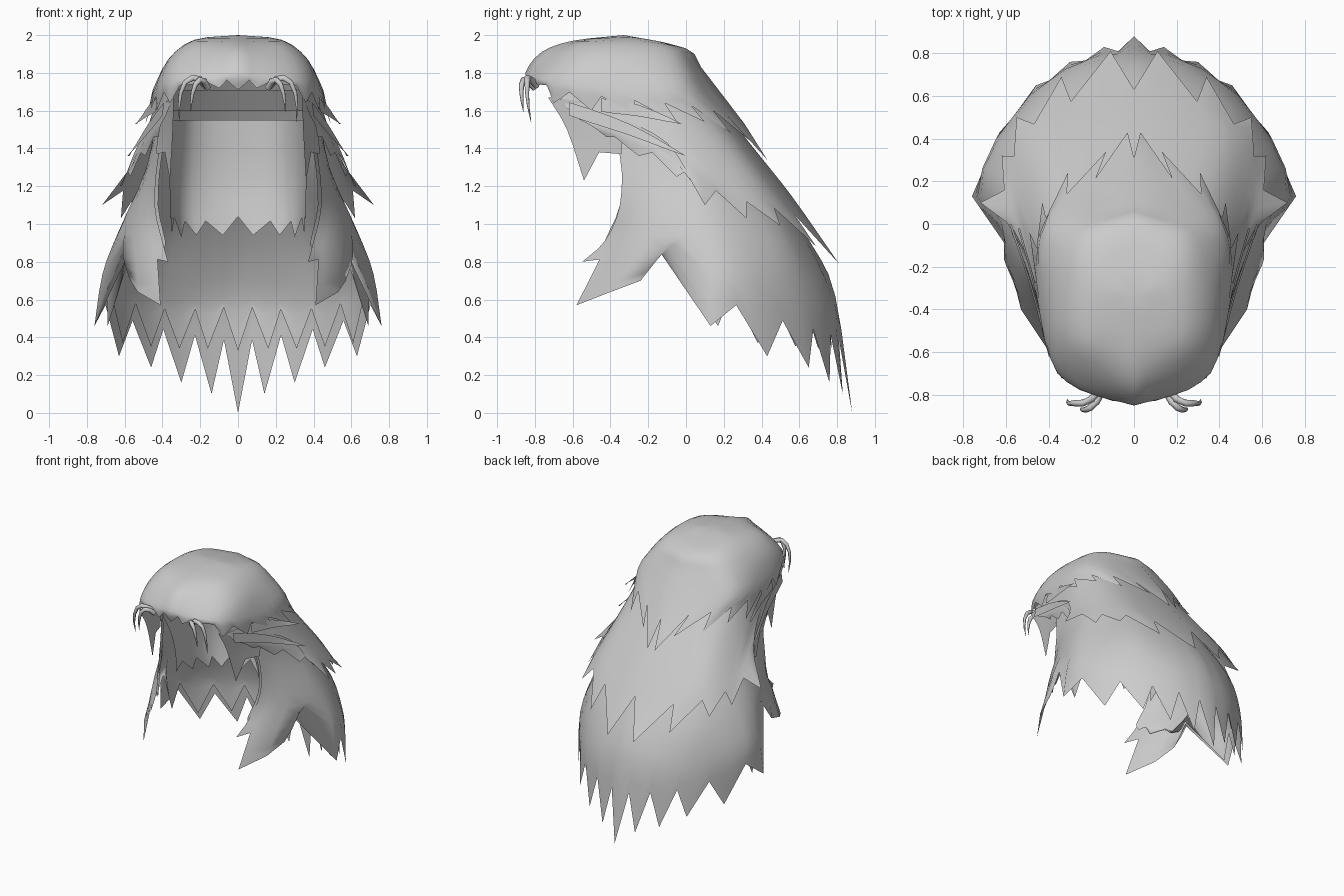
import bpy, bmesh, math
from mathutils import Vector

hair = bpy.data.materials.new("light_grey")
hair.diffuse_color = (0.6, 0.6, 0.6, 1)


def spline(pts, s):
    """Smooth curve through pts, s from 0 to 1."""
    n = len(pts) - 1
    i = min(int(s * n), n - 1)
    f = s * n - i
    p1, p2 = pts[i], pts[i + 1]
    p0 = pts[i - 1] if i > 0 else p1 * 2 - p2
    p3 = pts[i + 2] if i + 2 <= n else p2 * 2 - p1
    return 0.5 * (2 * p1 + (p2 - p0) * f + (2 * p0 - 5 * p1 + 4 * p2 - p3) * f ** 2
                  + (3 * p1 - p0 - 3 * p2 + p3) * f ** 3)


def finish(name, bm):
    bmesh.ops.remove_doubles(bm, verts=bm.verts, dist=0.0005)
    me = bpy.data.meshes.new(name)
    bm.to_mesh(me)
    bm.free()
    for p in me.polygons:
        p.use_smooth = True
    me.materials.append(hair)
    ob = bpy.data.objects.new(name, me)
    bpy.context.collection.objects.link(ob)
    mod = ob.modifiers.new("both_sides", "MIRROR")
    mod.merge_threshold = 0.001
    return ob


def grid(bm, cols):
    vs = [[bm.verts.new(p) for p in col] for col in cols]
    for a, b in zip(vs, vs[1:]):
        for k in range(len(a) - 1):
            bm.faces.new((a[k], a[k + 1], b[k + 1], b[k]))


def layer(name, rows, tips, cut=0.4, centre_tip=True, steps=3, notches={}):
    """Half sheet from front to back whose lower edge is a row of points.
    notches gives the exact place of a gap after a numbered tip."""
    rows = [[Vector(p) for p in r] for r in rows]
    tips = [Vector(t) for t in tips]
    n = len(tips) - 1
    cols = []
    for j in range(2 * n + 1):
        if j == 2 * n - 1 and not centre_tip:
            continue
        u = j / (2 * n)
        path = [spline(r, u) for r in rows]
        if j % 2 and j // 2 in notches:
            end = Vector(notches[j // 2])
            path[-1] = path[-2].lerp(end, 0.6)
        elif j % 2:
            mid = (tips[j // 2] + tips[j // 2 + 1]) / 2
            end = path[-1].lerp(mid, cut)
        else:
            end = tips[j // 2]
        path.append(end)
        m = steps * (len(path) - 1)
        cols.append([spline(path, k / m) for k in range(m + 1)])
    bm = bmesh.new()
    grid(bm, cols)
    return finish(name, bm)


def lock(name, path, width):
    """Flat pointed strand lying against the side."""
    path = [Vector(p) for p in path]
    cols = []
    for k in range(7):
        s = k / 6
        c = spline(path, s)
        w = width * (1 - s) * (0.7 + s)
        cols.append([c + Vector((-0.005, 0, w)), c, c + Vector((0.005, 0, -w))])
    bm = bmesh.new()
    grid(bm, cols)
    return finish(name, bm)


def strand(name, path, radius):
    """Thin round strand that tapers to a point."""
    path = [Vector(p) for p in path]
    cols = []
    for k in range(7):
        s = k / 6
        c = spline(path, s)
        d = (spline(path, min(s + 0.02, 1)) - spline(path, max(s - 0.02, 0))).normalized()
        side = d.cross(Vector((0.6, 0.8, 0.1))).normalized()
        up = side.cross(d)
        r = radius * (1 - s ** 2) + 0.001
        cols.append([c + r * (math.cos(a) * side + math.sin(a) * up)
                     for a in [i * math.tau / 6 for i in range(7)]])
    bm = bmesh.new()
    grid(bm, cols)
    return finish(name, bm)


# Top cap, from crown to pointed edge
pole = (0, -0.33, 2.0)
layer("crown_cap", [
    [pole] * 5,
    [(0, -0.6, 1.97), (0.21, -0.53, 1.965), (0.23, -0.3, 1.975), (0.2, -0.1, 1.95), (0, 0.0, 1.93)],
    [(0, -0.765, 1.91), (0.31, -0.62, 1.87), (0.37, -0.33, 1.87), (0.31, -0.03, 1.84), (0, 0.08, 1.83)],
    [(0, -0.85, 1.8), (0.34, -0.71, 1.76), (0.44, -0.35, 1.72), (0.4, 0.02, 1.7), (0, 0.18, 1.7)],
], [(0, -0.83, 1.71), (0.1, -0.83, 1.72), (0.22, -0.79, 1.74), (0.36, -0.70, 1.64),
    (0.43, -0.5, 1.6), (0.47, -0.27, 1.58), (0.49, -0.04, 1.53), (0.43, 0.1, 1.54),
    (0.31, 0.24, 1.48), (0.13, 0.34, 1.44), (0.03, 0.43, 1.34), (0, 0.31, 1.53)],
    centre_tip=False)

# Middle layer with flared points, tucked under the cap
layer("middle_layer", [
    [(0.33, -0.69, 1.71), (0.4, -0.4, 1.72), (0.4, -0.1, 1.72), (0.27, 0.05, 1.71), (0, 0.12, 1.71)],
    [(0.38, -0.6, 1.58), (0.45, -0.3, 1.54), (0.49, 0.0, 1.45), (0.36, 0.24, 1.44), (0, 0.32, 1.45)],
    [(0.41, -0.5, 1.52), (0.53, -0.1, 1.38), (0.57, 0.2, 1.2), (0.42, 0.45, 1.16), (0, 0.52, 1.2)],
], [(0.42, -0.42, 1.46), (0.49, -0.25, 1.36), (0.57, -0.05, 1.25), (0.72, 0.1, 1.1),
    (0.62, 0.32, 1.03), (0.55, 0.5, 0.99), (0.34, 0.69, 0.88), (0.11, 0.81, 0.79),
    (0, 0.63, 1.05)], cut=0.35, centre_tip=False)

# Long back layer
long_rows = [
    [(0.36, -0.45, 1.6), (0.42, -0.2, 1.6), (0.41, 0.0, 1.6), (0.3, 0.1, 1.6), (0.15, 0.16, 1.6),
     (0, 0.18, 1.6)],
    [(0.42, -0.35, 1.36), (0.47, -0.12, 1.32), (0.48, 0.12, 1.27), (0.35, 0.31, 1.25),
     (0.17, 0.4, 1.25), (0, 0.42, 1.25)],
    [(0.44, -0.35, 1.1), (0.56, -0.14, 1.03), (0.63, 0.17, 0.95), (0.46, 0.5, 0.9),
     (0.21, 0.62, 0.9), (0, 0.66, 0.9)],
    [(0.4, -0.43, 0.91), (0.56, -0.26, 0.86), (0.72, 0.18, 0.72), (0.52, 0.55, 0.62),
     (0.25, 0.74, 0.6), (0, 0.79, 0.62)],
]
layer("long_layer", long_rows,
      [(0.37, -0.55, 0.8), (0.41, -0.58, 0.57), (0.57, -0.24, 0.7), (0.76, 0.13, 0.46),
       (0.63, 0.43, 0.3), (0.46, 0.65, 0.24), (0.3, 0.76, 0.16), (0.14, 0.83, 0.1),
       (0, 0.88, 0.0)],
      cut=0.4, notches={1: (0.53, -0.4, 0.64), 2: (0.58, -0.13, 0.84)})

# Shorter lining just inside the long layer
lining_rows = [[(x * 0.96, y - 0.02 * (i > 1), z) for i, (x, y, z) in enumerate(r)]
               for r in long_rows]
layer("lining_layer", lining_rows,
      [(0.4, -0.42, 0.86), (0.45, -0.36, 0.82), (0.53, -0.23, 0.8), (0.69, 0.17, 0.46),
       (0.61, 0.38, 0.37), (0.46, 0.58, 0.35), (0.31, 0.7, 0.34), (0.16, 0.77, 0.34),
       (0, 0.8, 0.33)], cut=0.2, notches={2: (0.56, -0.12, 0.87)})

# Inner wall behind the neck
layer("neck_layer", [
    [(0.35, -0.45, 1.55), (0.36, -0.2, 1.55), (0.28, 0.05, 1.55), (0.15, 0.14, 1.55), (0, 0.16, 1.55)],
    [(0.36, -0.3, 1.3), (0.36, -0.12, 1.28), (0.29, 0.08, 1.25), (0.15, 0.16, 1.25), (0, 0.18, 1.25)],
    [(0.36, -0.25, 1.1), (0.35, -0.08, 1.08), (0.29, 0.08, 1.05), (0.15, 0.14, 1.05), (0, 0.16, 1.07)],
], [(0.36, -0.25, 1.0), (0.35, -0.06, 0.95), (0.3, 0.07, 0.93), (0.22, 0.11, 0.94),
    (0.08, 0.14, 0.94), (0, 0.15, 1.04)], cut=0.3, centre_tip=False, steps=2)

# Temple points
layer("temple_lock", [
    [(0.34, -0.73, 1.67), (0.38, -0.55, 1.65), (0.42, -0.3, 1.62)],
    [(0.345, -0.63, 1.5), (0.38, -0.48, 1.46), (0.43, -0.34, 1.42)],
], [(0.36, -0.54, 1.23), (0.43, -0.34, 1.37)], cut=0.5)

# Loose side locks
side_locks = [
    [(0.395, -0.62, 1.61), (0.48, -0.3, 1.5), (0.58, 0.0, 1.36)],
    [(0.43, -0.45, 1.63), (0.475, -0.25, 1.6), (0.54, -0.02, 1.53)],
    [(0.44, -0.35, 1.53), (0.53, -0.1, 1.4), (0.62, 0.05, 1.2)],
]
for i, path in enumerate(side_locks):
    lock(f"side_lock_{i + 1}", path, 0.05)

# Thin curled strands on the brow
brow = [
    [(0.17, -0.79, 1.73), (0.22, -0.835, 1.775), (0.28, -0.84, 1.75), (0.31, -0.84, 1.66), (0.31, -0.82, 1.54)],
    [(0.16, -0.80, 1.72), (0.19, -0.85, 1.765), (0.225, -0.87, 1.74), (0.245, -0.87, 1.67), (0.25, -0.86, 1.59)],
]
for i, path in enumerate(brow):
    strand(f"brow_strand_{i + 1}", path, 0.018)
